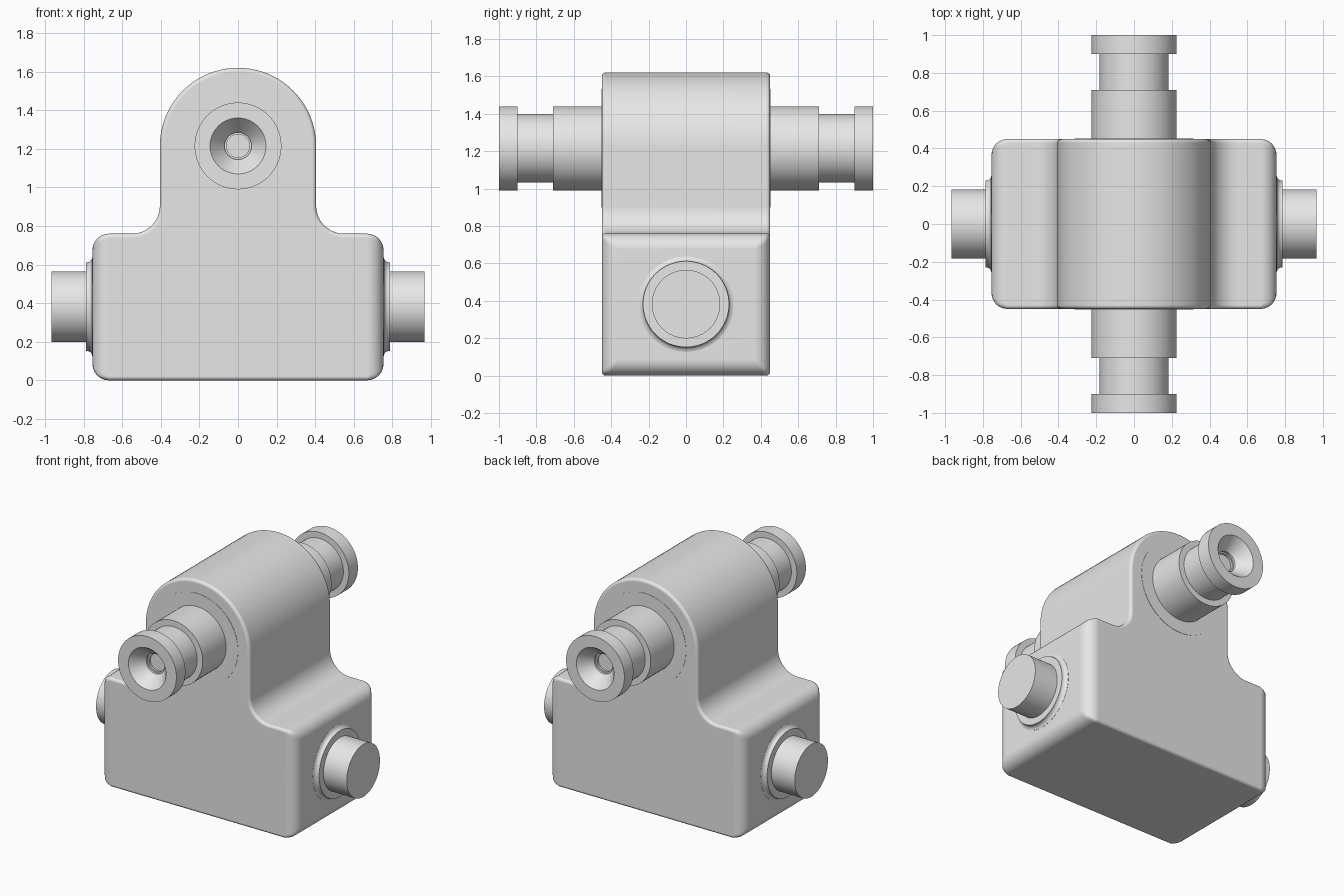
import bpy, bmesh, math
from mathutils import Matrix, Vector

if "Cube" in bpy.data.objects:
    bpy.data.objects.remove(bpy.data.objects["Cube"], do_unlink=True)

GREY = (0.8, 0.8, 0.8, 1)
mat = bpy.data.materials.new("plain grey")
mat.diffuse_color = GREY
mat.use_nodes = True
mat.node_tree.nodes["Principled BSDF"].inputs["Base Color"].default_value = GREY

HALF_W, HALF_D, SHOULDER = 0.755, 0.45, 0.76   # housing block
HUMP_R, HUMP_Z, FILLET = 0.405, 1.215, 0.145   # rounded top
PIN_Z = 0.382


def finish(name, bm):
    """Turn a bmesh into a smooth-shaded object with sharp creases."""
    bmesh.ops.recalc_face_normals(bm, faces=bm.faces)
    for f in bm.faces:
        f.smooth = True
    mesh = bpy.data.meshes.new(name)
    bm.to_mesh(mesh)
    bm.free()
    mesh.materials.append(mat)
    mesh.set_sharp_from_angle(angle=math.radians(35))
    obj = bpy.data.objects.new(name, mesh)
    bpy.context.collection.objects.link(obj)
    return obj


def lathe(name, profile, matrix, sides=64):
    """Revolve (radius, height) points about local z and cap both ends."""
    bm = bmesh.new()
    rings = []
    for r, h in profile:
        rings.append([bm.verts.new((r * math.cos(2 * math.pi * i / sides),
                                    r * math.sin(2 * math.pi * i / sides), h))
                      for i in range(sides)])
    for a, b in zip(rings, rings[1:]):
        for i in range(sides):
            j = (i + 1) % sides
            bm.faces.new((a[i], a[j], b[j], b[i]))
    bm.faces.new(rings[0])
    bm.faces.new(rings[-1])
    bm.transform(matrix)
    return finish(name, bm)


def arc(cx, cz, r, start, end, n):
    return [(cx + r * math.cos(math.radians(start + (end - start) * i / n)),
             cz + r * math.sin(math.radians(start + (end - start) * i / n)))
            for i in range(n + 1)]


# Housing: one outline with shoulders, fillets and a round top, extruded in y
outline = [(-HALF_W, 0), (HALF_W, 0), (HALF_W, SHOULDER)]
outline += arc(HUMP_R + FILLET, SHOULDER + FILLET, FILLET, 270, 180, 12)
outline += arc(0, HUMP_Z, HUMP_R, 0, 180, 40)
outline += arc(-HUMP_R - FILLET, SHOULDER + FILLET, FILLET, 0, -90, 12)
outline += [(-HALF_W, SHOULDER)]
bm = bmesh.new()
face = bm.faces.new([bm.verts.new((x, -HALF_D, z)) for x, z in outline])
ext = bmesh.ops.extrude_face_region(bm, geom=[face], use_keep_orig=True)
bmesh.ops.translate(bm, vec=(0, 2 * HALF_D, 0),
                    verts=[v for v in ext["geom"] if isinstance(v, bmesh.types.BMVert)])

# Wide rounding at the two ends, narrow rounding along the front and back outline
weight = bm.edges.layers.float.new("bevel_weight_edge")
for e in bm.edges:
    a, b = (v.co for v in e.verts)
    if abs(a.x) > 0.75 and abs(b.x) > 0.75 and a.x * b.x > 0:
        e[weight] = 1.0
    elif abs(a.y - b.y) < 1e-4:
        e[weight] = 0.24
housing = finish("housing", bm)
bevel = housing.modifiers.new("rounding", "BEVEL")
bevel.limit_method = "WEIGHT"
bevel.width = 0.085
bevel.segments = 6
bevel.use_clamp_overlap = False
evaluated = housing.evaluated_get(bpy.context.evaluated_depsgraph_get())
rounded = bpy.data.meshes.new_from_object(evaluated)
housing.modifiers.clear()
housing.data = rounded
rounded.set_sharp_from_angle(angle=math.radians(40))
normals = housing.modifiers.new("even shading", "WEIGHTED_NORMAL")
normals.keep_sharp = True

# Grooved shaft with a countersunk end, and the flush seal around it
shaft = [(0.225, 0.40), (0.225, 0.71), (0.183, 0.71), (0.183, 0.90), (0.225, 0.90),
         (0.225, 1.0), (0.145, 1.0), (0.07, 0.91), (0.07, 0.895), (0.06, 0.895),
         (0.06, 0.88)]
seal = [(0.316, 0.42), (0.316, 0.452)]
for side, sign in (("front", -1), ("back", 1)):
    place = (Matrix.Translation((0, 0, HUMP_Z))
             @ Vector((0, sign, 0)).to_track_quat("Z", "Y").to_matrix().to_4x4())
    lathe(side + "_shaft", shaft, place)
    lathe(side + "_seal", seal, place)

# End pins with flared collars
collar = [(0.255, 0.74), (0.255, 0.756), (0.242, 0.760), (0.234, 0.768),
          (0.230, 0.778), (0.230, 0.787), (0.19, 0.787)]
pin = [(0.183, 0.74), (0.183, 0.967)]
for side, sign in (("right", -1), ("left", 1)):
    place = (Matrix.Translation((0, 0, PIN_Z))
             @ Vector((sign, 0, 0)).to_track_quat("Z", "Y").to_matrix().to_4x4())
    lathe(side + "_collar", collar, place)
    lathe(side + "_pin", pin, place)
